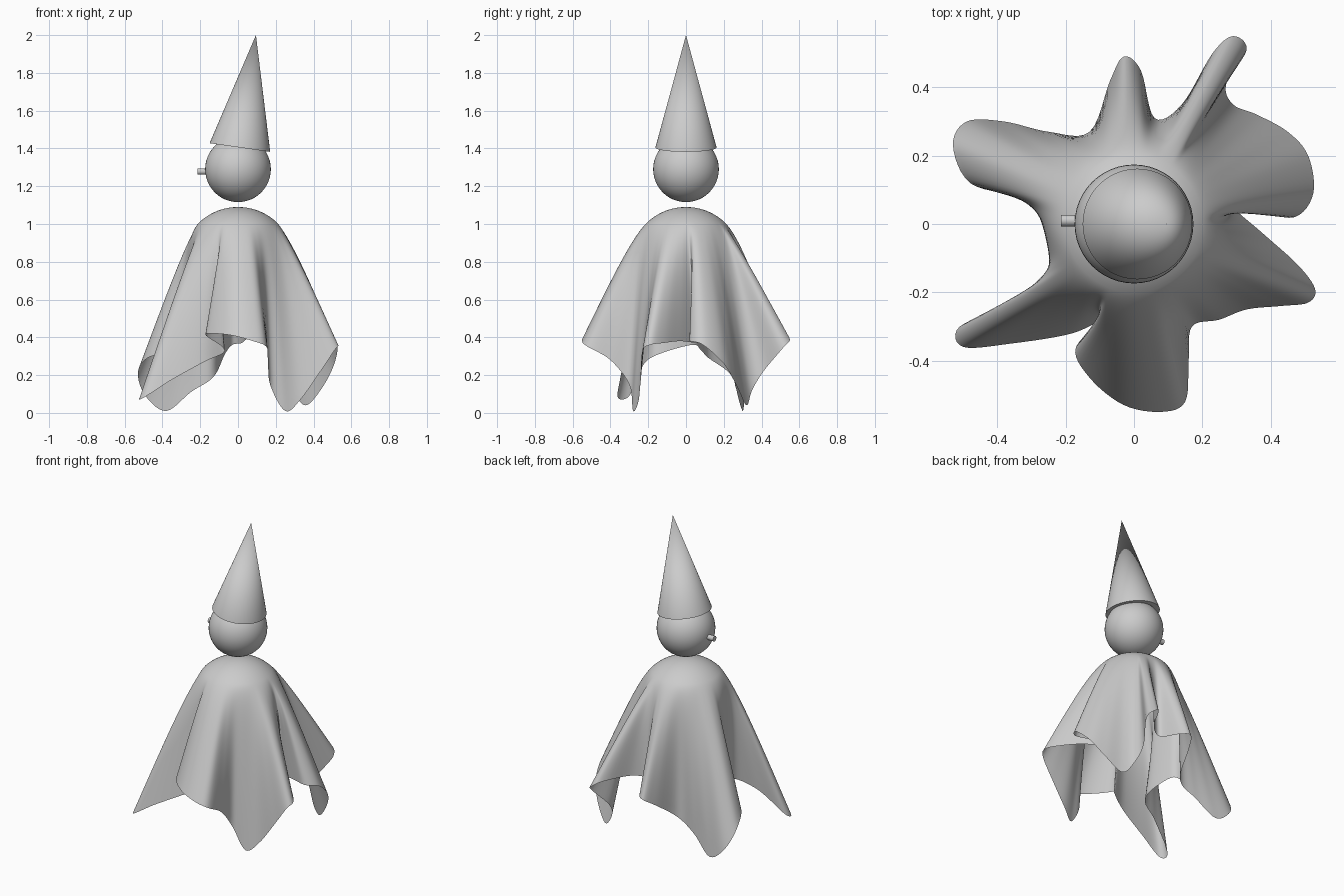
import bpy, math
from mathutils import Vector

if "Cube" in bpy.data.objects:
    bpy.data.objects.remove(bpy.data.objects["Cube"])

# Hem of the draped cloth: counter-clockwise loop from the front fold
HEM = [Vector(p) for p in (
    (-.07, -.27, .33), (-.17, -.36, .41), (-.13, -.45, .42), (-.03, -.53, .41), (.08, -.55, .38),
    (.15, -.52, .35), (.16, -.40, .28), (.17, -.30, .15), (.25, -.28, .01), (.33, -.25, .07),
    (.43, -.24, .21), (.51, -.23, .33), (.53, -.19, .36), (.48, -.12, .37), (.38, -.03, .38),
    (.28, .06, .37), (.36, .04, .385), (.47, .02, .38), (.525, .09, .36), (.51, .20, .26),
    (.45, .27, .14), (.36, .32, .04), (.29, .35, .12), (.27, .41, .22), (.33, .51, .34),
    (.29, .55, .39), (.23, .50, .42), (.14, .35, .42), (.06, .31, .40), (.02, .45, .37),
    (-.03, .49, .36), (-.07, .42, .31), (-.13, .27, .19), (-.25, .27, .11), (-.38, .30, .01),
    (-.49, .30, .09), (-.53, .23, .21), (-.48, .12, .29), (-.34, .08, .33), (-.26, .03, .36),
    (-.23, -.17, .30), (-.36, -.24, .23), (-.51, -.30, .09), (-.50, -.36, .08), (-.36, -.35, .17),
    (-.18, -.32, .27))]
SUB = 6
DOME_R, DOME_Z, DOME_A = .30, .79, math.radians(42)


def finish(name):
    ob = bpy.context.object
    ob.name = name
    bpy.ops.object.shade_smooth_by_angle(angle=math.radians(40))
    return ob


def closed_spline(pts, sub):
    out, n = [], len(pts)
    for i in range(n):
        a, b, c, d = (pts[(i + k) % n] for k in (-1, 0, 1, 2))
        for j in range(sub):
            t = j / sub
            p = (2 * b + (c - a) * t + (2 * a - 5 * b + 4 * c - d) * t * t
                 + (3 * b - a - 3 * c + d) * t ** 3) / 2
            p.z = max(p.z, 0)
            out.append(p)
    return out


def dome_point(polar, ang):
    r = DOME_R * math.sin(polar)
    return Vector((r * math.cos(ang), r * math.sin(ang), DOME_Z + DOME_R * math.cos(polar)))


# Cloth: dome on top, then each strand swings out to the hem
hem = closed_spline(HEM, SUB)
n = len(hem)
angles = [math.atan2(hem[0].y, hem[0].x)]
for p in hem[1:]:
    a = math.atan2(p.y, p.x)
    angles.append(a + 2 * math.pi * round((angles[-1] - a) / (2 * math.pi)))
# smoothed angles keep the shoulder even where folds overlap
reach = 22
weights = [math.exp(-(k / 9) ** 2 / 2) for k in range(-reach, reach + 1)]
total = sum(weights)
smooth = [sum(w * (angles[(i + k) % n] + 2 * math.pi * ((i + k) // n))
              for k, w in zip(range(-reach, reach + 1), weights)) / total for i in range(n)]

rings = []
for s in range(1, 11):
    rings.append([dome_point(DOME_A * s / 10, a) for a in smooth])
for s in range(1, 29):
    t = s / 28
    u = 1 - t
    ring = []
    for a, h in zip(smooth, hem):
        p0 = dome_point(DOME_A, a)
        out = Vector((math.cos(a) * math.cos(DOME_A), math.sin(a) * math.cos(DOME_A), -math.sin(DOME_A)))
        p1 = p0 + out * .11
        p2 = p1.lerp(h, .4)
        ring.append(p0 * u ** 3 + p1 * 3 * u * u * t + p2 * 3 * u * t * t + h * t ** 3)
    rings.append(ring)

verts = [(0, 0, DOME_Z + DOME_R)] + [p for r in rings for p in r]
faces = [(0, 1 + i, 1 + (i + 1) % n) for i in range(n)]
for k in range(len(rings) - 1):
    b = 1 + k * n
    for i in range(n):
        j = (i + 1) % n
        faces.append((b + i, b + n + i, b + n + j, b + j))
me = bpy.data.meshes.new("draped_cloth")
me.from_pydata(verts, [], faces)
me.shade_smooth()
cloth = bpy.data.objects.new("draped_cloth", me)
bpy.context.collection.objects.link(cloth)

# Head
bpy.ops.mesh.primitive_uv_sphere_add(segments=48, ring_count=24, radius=.174, location=(0, 0, 1.29))
finish("head")

# Tilted pointed hat
base, tip = Vector((.01, 0, 1.405)), Vector((.095, 0, 2.0))
axis = tip - base
bpy.ops.mesh.primitive_cone_add(vertices=48, radius1=.162, radius2=0, depth=axis.length,
                                location=(base + tip) / 2,
                                rotation=(0, math.atan2(axis.x, axis.z), 0))
finish("hat")

# Peg nose on the left side
bpy.ops.mesh.primitive_cylinder_add(vertices=32, radius=.017, depth=.06, location=(-.184, .01, 1.278),
                                    rotation=(0, math.pi / 2, 0))
finish("nose")
